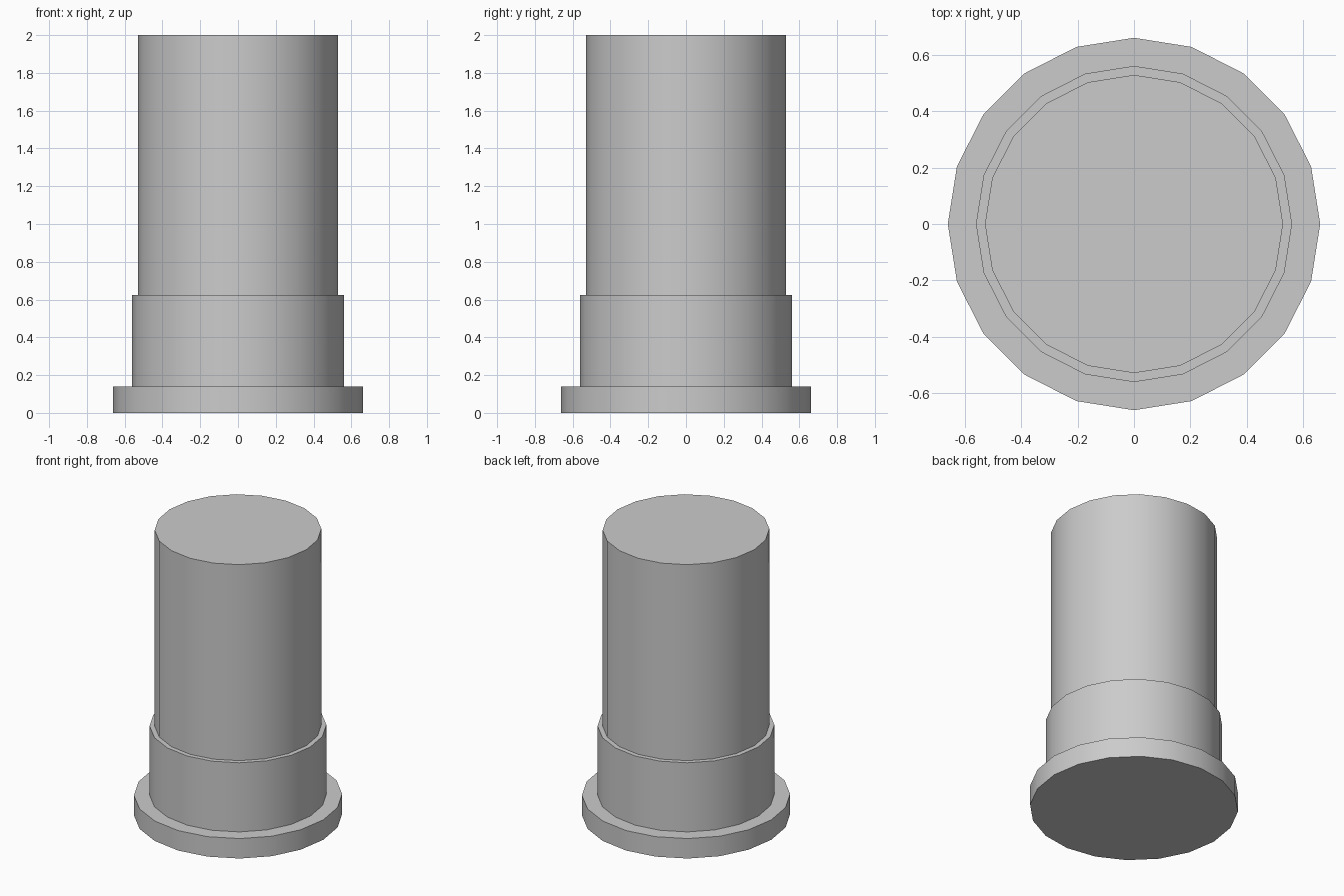
import bpy
import bmesh
from math import cos, sin, tau, radians

if "Cube" in bpy.data.objects:
    bpy.data.objects.remove(bpy.data.objects["Cube"])

SIDES = 20

# Stepped outline (radius, height): flange, collar, shaft
PROFILE = [
    (0.662, 0.0), (0.662, 0.14),
    (0.562, 0.14), (0.562, 0.625),
    (0.53, 0.625), (0.53, 2.0),
]


def lathe(name, profile, sides):
    """Revolve an outline around z and close both ends with flat caps."""
    bm = bmesh.new()
    rings = [[bm.verts.new((r * cos(tau * i / sides), r * sin(tau * i / sides), z))
              for i in range(sides)] for r, z in profile]
    for low, high in zip(rings, rings[1:]):
        for i in range(sides):
            j = (i + 1) % sides
            bm.faces.new((low[i], low[j], high[j], high[i]))
    bm.faces.new(rings[0][::-1])
    bm.faces.new(rings[-1])
    mesh = bpy.data.meshes.new(name)
    bm.to_mesh(mesh)
    bm.free()
    obj = bpy.data.objects.new(name, mesh)
    bpy.context.collection.objects.link(obj)
    return obj


# Stepped round post, smooth around the sides with crisp steps
post = lathe("stepped_post", PROFILE, SIDES)
bpy.context.view_layer.objects.active = post
post.select_set(True)
bpy.ops.object.shade_smooth_by_angle(angle=radians(30))
